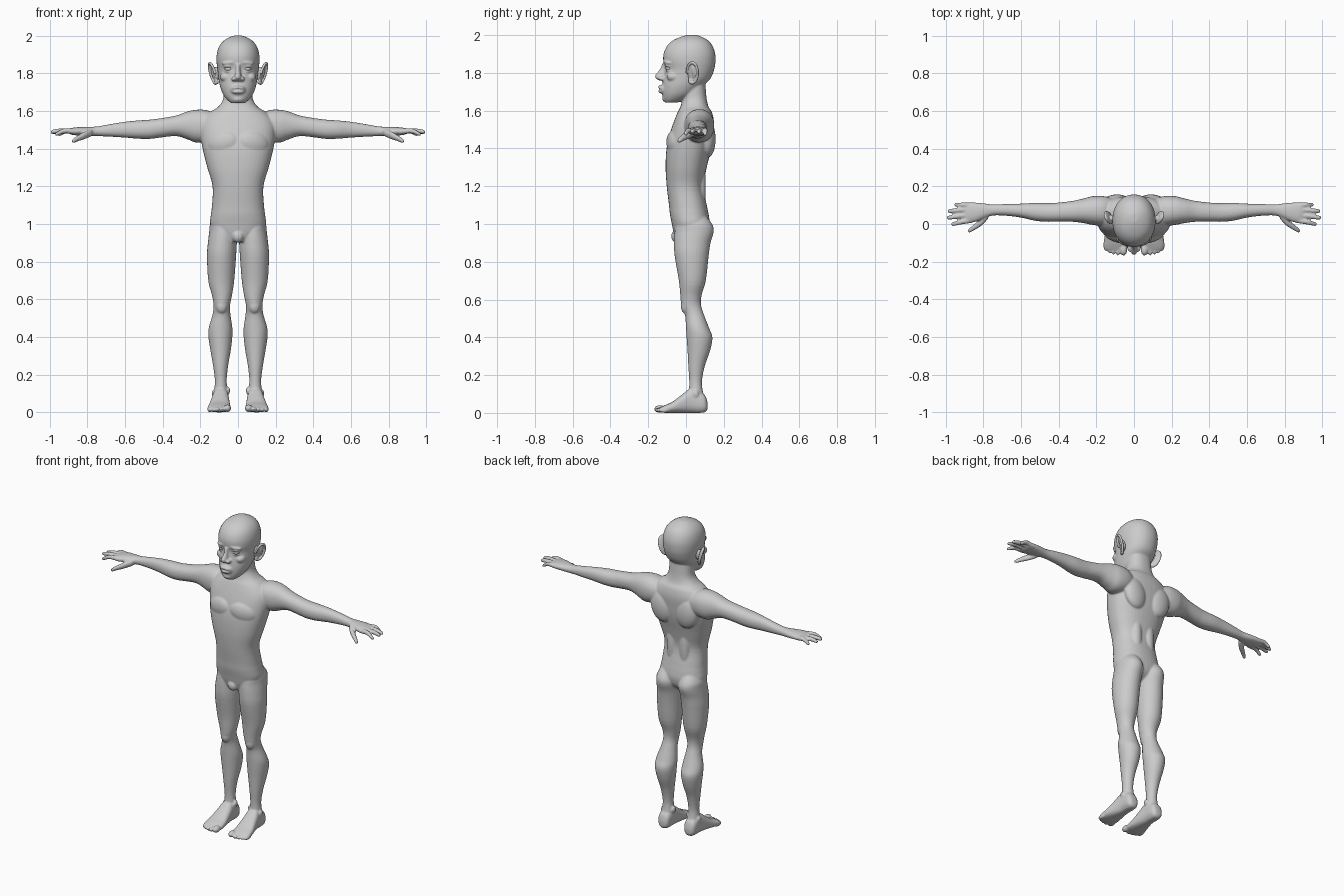
import bpy, bmesh, math
from mathutils import Vector, Matrix, Euler


def loft(bm, axis, rows, power=2.0, n=28, sub=4):
    """Skin through rows (t, u0, u1, v0, v1): position on axis and the bounds of each oval."""
    rows = [Vector(r) for r in rows]
    fine = []
    for i in range(len(rows) - 1):
        a, b, c, d = rows[max(i - 1, 0)], rows[i], rows[i + 1], rows[min(i + 2, len(rows) - 1)]
        for k in range(sub):
            t = k / sub
            fine.append(0.5 * (2 * b + (c - a) * t + (2 * a - 5 * b + 4 * c - d) * t * t
                               + (3 * b - a - 3 * c + d) * t ** 3))
    fine.append(rows[-1])
    rings = []
    for t, u0, u1, v0, v1 in fine:
        ring = []
        for j in range(n):
            ang = 2 * math.pi * j / n
            c, s = math.cos(ang), math.sin(ang)
            u = (u0 + u1) / 2 + (u1 - u0) / 2 * math.copysign(abs(c) ** (2 / power), c)
            v = (v0 + v1) / 2 + (v1 - v0) / 2 * math.copysign(abs(s) ** (2 / power), s)
            ring.append(bm.verts.new({'X': (t, u, v), 'Y': (u, t, v), 'Z': (u, v, t)}[axis]))
        rings.append(ring)
    for p, q in zip(rings, rings[1:]):
        for j in range(n):
            bm.faces.new((p[j], p[(j + 1) % n], q[(j + 1) % n], q[j]))
    bm.faces.new(rings[0])
    bm.faces.new(rings[-1])


def ball(bm, loc, radii, rot=(0, 0, 0)):
    m = Matrix.Translation(loc) @ Euler(rot).to_matrix().to_4x4() @ Matrix.Diagonal((*radii, 1))
    bmesh.ops.create_uvsphere(bm, u_segments=24, v_segments=16, radius=1, matrix=m)


def finger(bm, pts):
    """Digit along x through points (x, y, z, radius)."""
    loft(bm, 'X', [(x, y - r, y + r, z - r, z + r) for x, y, z, r in pts], n=14)


def finish(bm, name, voxel=None, smooth=0):
    bmesh.ops.recalc_face_normals(bm, faces=bm.faces)
    for f in bm.faces:
        f.smooth = True
    me = bpy.data.meshes.new(name)
    bm.to_mesh(me)
    bm.free()
    ob = bpy.data.objects.new(name, me)
    bpy.context.collection.objects.link(ob)
    mir = ob.modifiers.new("Mirror", 'MIRROR')
    mir.use_mirror_merge = False
    if voxel:
        rem = ob.modifiers.new("Fuse", 'REMESH')
        rem.mode = 'VOXEL'
        rem.voxel_size = voxel
        rem.use_smooth_shade = True
        sm = ob.modifiers.new("Soften", 'SMOOTH')
        sm.factor = 0.5
        sm.iterations = smooth
    return ob


bm = bmesh.new()

# torso and neck: z, half width, front y, back y
torso = [(.905, .06, -.05, .06), (.95, .125, -.065, .11), (1.0, .148, -.075, .125),
         (1.05, .144, -.085, .12), (1.1, .138, -.09, .11), (1.2, .135, -.102, .093),
         (1.3, .163, -.108, .11), (1.4, .188, -.103, .135), (1.48, .2, -.085, .145),
         (1.54, .195, -.065, .148), (1.59, .155, -.045, .138), (1.62, .108, -.03, .12),
         (1.66, .08, -.02, .11), (1.72, .074, -.02, .104), (1.78, .07, -.01, .1)]
loft(bm, 'Z', [(z, -w, w, f, b) for z, w, f, b in torso], 2.3, 40)
ball(bm, (.08, -.062, 1.43), (.085, .038, .065), (0, .2, .25))     # chest
ball(bm, (.09, .115, 1.45), (.075, .042, .1), (0, .2, 0))          # shoulder blade
ball(bm, (.045, .075, 1.2), (.035, .03, .16))                      # lower back
ball(bm, (0, -.048, .935), (.032, .03, .035))                      # groin

# leg: z, inner x, outer x, front y, back y
loft(bm, 'Z', [(1.05, .03, .12, .0, .1), (1.0, .012, .148, -.05, .138), (.96, .004, .153, -.06, .147),
               (.9, .006, .16, -.063, .13), (.83, .01, .165, -.06, .12), (.7, .02, .158, -.038, .105),
               (.62, .032, .138, -.03, .082), (.57, .042, .13, -.025, .08), (.52, .04, .135, -.006, .095),
               (.45, .03, .155, .0, .122), (.4, .03, .157, .003, .14), (.33, .038, .147, .008, .128),
               (.25, .052, .133, .012, .1), (.17, .06, .123, .017, .085), (.11, .055, .127, .015, .09),
               (.06, .055, .13, .01, .105), (.025, .06, .125, .01, .11), (.003, .07, .115, .02, .1)])
ball(bm, (.087, -.003, .565), (.03, .024, .04))                    # kneecap
for x, z in ((.052, .115), (.129, .1)):                            # ankle bones
    ball(bm, (x, .05, z), (.01, .018, .02))

# foot along y
loft(bm, 'Y', [(.114, .075, .11, .018, .055), (.095, .055, .13, .002, .1), (.03, .05, .135, .0, .13),
               (-.02, .045, .145, .0, .098), (-.07, .04, .157, .0, .06), (-.11, .038, .162, .0, .042),
               (-.135, .044, .155, .004, .03)], 2.5)
for x, y, r in ((.056, -.138, .02), (.086, -.138, .014), (.109, -.134, .0135),
                (.13, -.126, .013), (.15, -.114, .0125)):          # toes
    ball(bm, (x, y, r + .001), (r, .03, r))

# arm and palm along x
loft(bm, 'X', [(.1, .02, .13, 1.47, 1.57), (.16, -.008, .148, 1.44, 1.603), (.22, -.005, .148, 1.432, 1.607),
               (.27, .005, .135, 1.45, 1.597), (.33, .012, .122, 1.467, 1.576), (.42, .012, .112, 1.458, 1.56),
               (.47, .012, .111, 1.452, 1.554), (.53, .018, .112, 1.453, 1.55), (.6, .034, .108, 1.459, 1.543),
               (.68, .044, .106, 1.464, 1.53), (.75, .045, .104, 1.467, 1.518), (.8, .028, .11, 1.468, 1.516),
               (.84, .012, .114, 1.47, 1.515), (.88, .006, .114, 1.473, 1.511), (.9, .012, .11, 1.482, 1.505)], 2.2)

# fingers and thumb
for y0, x1, y1, z1 in ((.02, .972, .0, 1.475), (.049, .995, .034, 1.487),
                       (.077, .99, .069, 1.484), (.1, .955, .102, 1.474)):
    xm = (.87 + x1) / 2
    finger(bm, [(.86, y0, 1.49, .014), (xm, (y0 + y1) / 2, 1.495, .0135),
                (x1 - .012, y1, z1 + .004, .011), (x1, y1, z1, .006)])
finger(bm, [(.775, .045, 1.485, .018), (.81, .012, 1.473, .021), (.85, -.018, 1.455, .016),
            (.872, -.033, 1.443, .013), (.882, -.038, 1.438, .007)])

# head: z, half width, front y, back y
head = [(1.642, .035, -.11, -.05), (1.66, .058, -.12, .0), (1.69, .08, -.125, .05), (1.73, .095, -.125, .09),
        (1.77, .103, -.12, .13), (1.82, .109, -.112, .15), (1.86, .114, -.12, .156), (1.9, .113, -.119, .155),
        (1.94, .102, -.102, .142), (1.97, .08, -.072, .12), (1.99, .05, -.03, .085), (2.001, .02, .01, .055)]
loft(bm, 'Z', [(z, -w, w, f, b) for z, w, f, b in head], 2.15, 40)

# face
loft(bm, 'Z', [(1.76, -.02, .02, -.145, -.09), (1.775, -.021, .021, -.163, -.09),
               (1.79, -.017, .017, -.162, -.09), (1.82, -.012, .012, -.138, -.09),
               (1.85, -.014, .014, -.126, -.09)], n=20)            # nose
ball(bm, (.022, -.128, 1.771), (.014, .02, .012))                  # nostril
ball(bm, (.045, -.097, 1.856), (.042, .02, .011), (0, .1, .3))     # brow
ball(bm, (.066, -.068, 1.78), (.03, .035, .026))                   # cheek
ball(bm, (0, -.118, 1.713), (.042, .02, .03))                      # mouth mound
ball(bm, (.012, -.132, 1.724), (.026, .015, .0085), (0, .2, .3))   # upper lip
ball(bm, (0, -.132, 1.702), (.03, .015, .0095))                    # lower lip
ball(bm, (0, -.108, 1.664), (.03, .018, .018))                     # chin
ball(bm, (.048, -.085, 1.838), (.031, .028, .009), (0, .1, .3))    # upper lid
ball(bm, (.048, -.083, 1.812), (.028, .026, .008), (0, 0, .3))     # lower lid
finish(bm, "body", voxel=.0052, smooth=4)

# eyes
bm = bmesh.new()
ball(bm, (.047, -.084, 1.825), (.024, .024, .02))
finish(bm, "eyes")

# ears: thin shell with a rolled rim, lobe and inner fold
bm = bmesh.new()
ear = Matrix.Translation((.128, .036, 1.802)) @ Euler((-.15, .25, -.4)).to_matrix().to_4x4()
ball(bm, (0, 0, 0), (.007, .03, .055))
for k in range(26):
    a = math.radians(-110 + 290 * k / 25)
    ball(bm, (.007, .031 * math.cos(a), .056 * math.sin(a)), (.008, .007, .008))
ball(bm, (.002, -.008, -.047), (.009, .015, .016))
ball(bm, (.005, .006, .005), (.007, .008, .032), (.25, 0, 0))
ball(bm, (-.012, -.012, -.005), (.018, .02, .035))
bmesh.ops.transform(bm, matrix=ear, verts=bm.verts)
finish(bm, "ears", voxel=.003, smooth=3)
